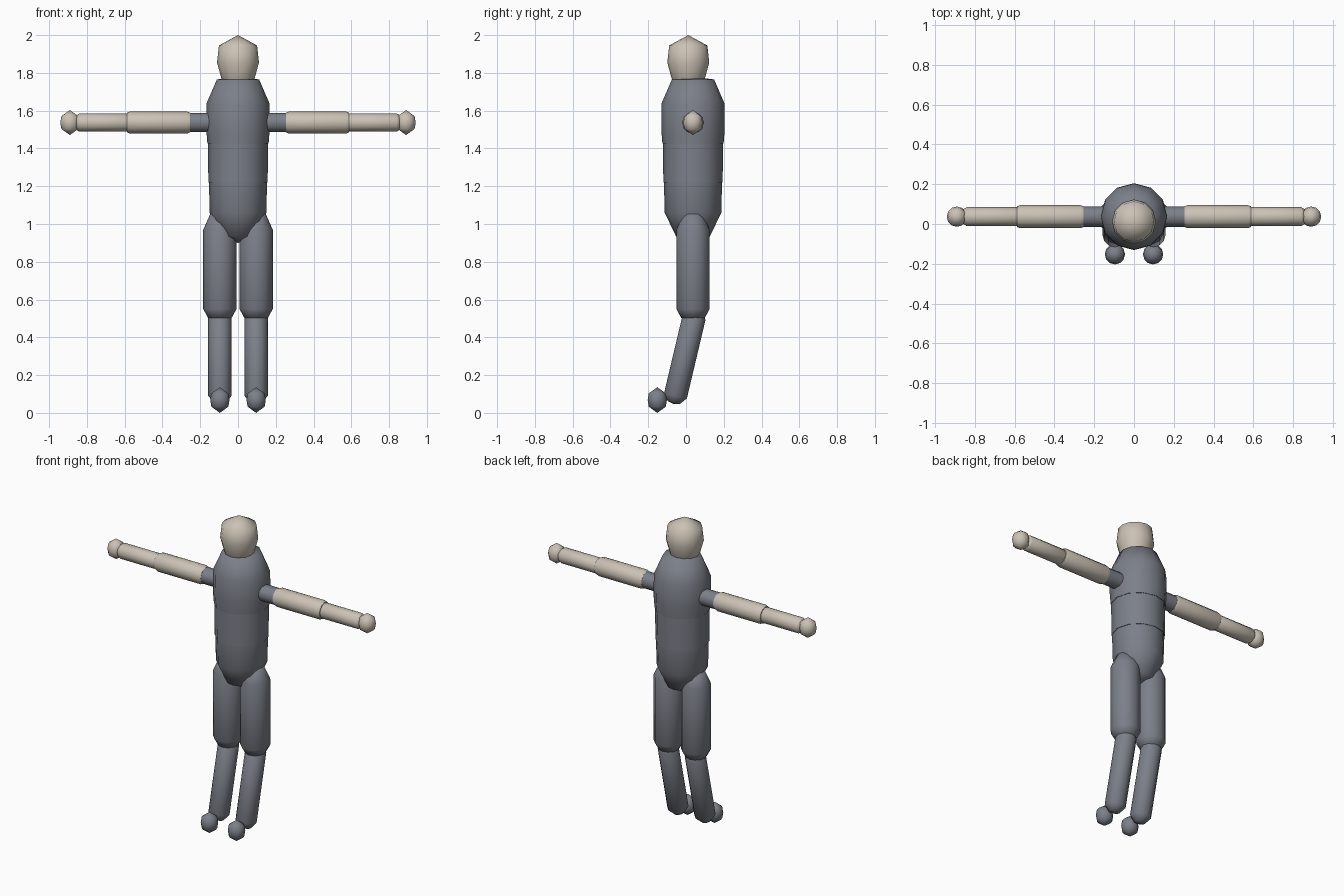
import bpy
import math
from mathutils import Vector

if "Cube" in bpy.data.objects:
    bpy.data.objects.remove(bpy.data.objects["Cube"])


def material(name, rgb):
    m = bpy.data.materials.new(name)
    m.diffuse_color = (*rgb, 1.0)
    m.use_nodes = True
    m.node_tree.nodes["Principled BSDF"].inputs["Base Color"].default_value = m.diffuse_color
    return m


skin = material("warm_skin", (0.60, 0.54, 0.46))
cloth = material("slate_cloth", (0.20, 0.215, 0.25))

SIDES = 12
Y = 0.037  # body axis depth


def lathe(name, start, direction, profile, mat):
    """Smooth 12-sided solid; profile holds (distance along axis, radius), radius 0 = pole."""
    d = Vector(direction).normalized()
    u = d.cross(Vector((0, 1, 0))).normalized()
    v = d.cross(u)
    verts, faces, rings = [], [], []
    for t, r in profile:
        c = Vector(start) + d * t
        n = 1 if r == 0 else SIDES
        rings.append(list(range(len(verts), len(verts) + n)))
        for i in range(n):
            a = 2 * math.pi * i / SIDES
            verts.append(c + (u * math.cos(a) + v * math.sin(a)) * r)
    for a, b in zip(rings, rings[1:]):
        for i in range(SIDES):
            j = (i + 1) % SIDES
            if len(a) == 1:
                faces.append((a[0], b[j], b[i]))
            elif len(b) == 1:
                faces.append((a[i], a[j], b[0]))
            else:
                faces.append((a[i], a[j], b[j], b[i]))
    # flat ends where the profile is open
    if len(rings[0]) > 1:
        faces.append(rings[0][::-1])
    if len(rings[-1]) > 1:
        faces.append(rings[-1])
    me = bpy.data.meshes.new(name)
    me.from_pydata(verts, [], faces)
    me.materials.append(mat)
    ob = bpy.data.objects.new(name, me)
    bpy.context.collection.objects.link(ob)
    bpy.context.view_layer.objects.active = ob
    for o in bpy.context.selected_objects:
        o.select_set(False)
    ob.select_set(True)
    bpy.ops.object.shade_smooth_by_angle(angle=math.radians(65))
    return ob


def capsule(length, r, cap, tip=0.6):
    """Straight limb with a bevelled, closed end on both sides."""
    return [(0, 0), (0.004, r * tip), (cap, r), (length - cap, r),
            (length - 0.004, r * tip), (length, 0)]


UP = (0, 0, 1)

# head
lathe("head", (0, 0.012, 0), UP,
      [(1.72, 0.06), (1.77, 0.088), (1.855, 0.111), (1.945, 0.101), (2.0, 0)], skin)

# torso: pelvis, waist and chest stacked with fine steps
lathe("pelvis", (0, Y, 0), UP,
      [(0.90, 0), (0.935, 0.09), (1.06, 0.15), (1.23, 0.154)], cloth)
lathe("waist", (0, Y, 0), UP, [(1.22, 0.157), (1.425, 0.159)], cloth)
lathe("chest", (0, Y, 0), UP,
      [(1.425, 0.162), (1.50, 0.168), (1.64, 0.166), (1.765, 0.112), (1.78, 0)], cloth)

# small ball used for hands and feet
ball = [(-0.066, 0), (-0.034, 0.045), (0, 0.051), (0.034, 0.045), (0.066, 0)]

for side, s in (("left", -1), ("right", 1)):
    # arm: sleeve, upper arm, forearm, hand
    out = (s, 0, 0)
    z = 1.537
    lathe(side + "_sleeve", (s * 0.10, Y, z), out, [(0, 0.051), (0.17, 0.051)], cloth)
    lathe(side + "_upper_arm", (s * 0.25, Y, z), out, capsule(0.342, 0.058, 0.02, 0.9), skin)
    lathe(side + "_forearm", (s * 0.57, Y, z), out, capsule(0.29, 0.048, 0.02, 0.8), skin)
    lathe(side + "_hand", (s * 0.89, Y, z), UP, ball, skin)

    # leg: thigh, shin angled forward, foot
    x = s * 0.096
    lathe(side + "_thigh", (x, Y, 0.49), UP,
          [(0, 0), (0.012, 0.062), (0.06, 0.088), (0.48, 0.088),
           (0.565, 0.05), (0.575, 0)], cloth)
    top, foot = Vector((x, 0.052, 0.545)), Vector((x, -0.066, 0.047))
    axis = foot - top
    n = axis.length
    lathe(side + "_shin", top, axis,
          [(0, 0), (0.012, 0.045), (0.04, 0.062), (n - 0.045, 0.062),
           (n - 0.008, 0.033), (n, 0)], cloth)
    lathe(side + "_foot", (x, -0.152, 0.068), UP,
          [(t * 1.03, r) for t, r in ball], cloth)
